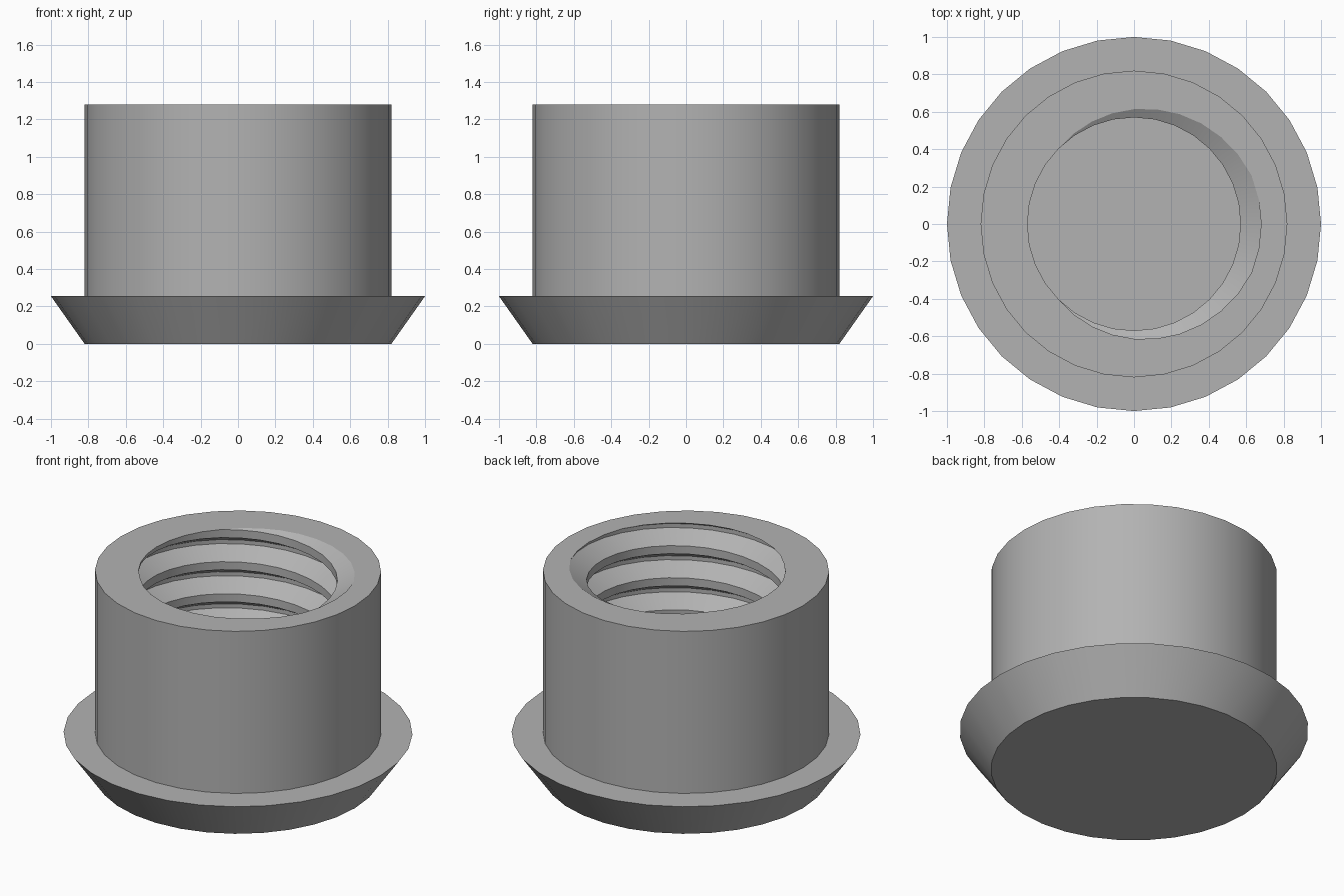
import bpy, bmesh
from math import sin, cos, tau

if "Cube" in bpy.data.objects:
    bpy.data.objects.remove(bpy.data.objects["Cube"], do_unlink=True)

SIDES = 32
TOP, FLOOR = 1.28, 0.26
CREST, ROOT, PITCH = 0.57, 0.68, 0.203

grey = bpy.data.materials.new("plain grey")
grey.use_nodes = True
colour = (0.45, 0.45, 0.45, 1)
grey.diffuse_color = colour
grey.node_tree.nodes["Principled BSDF"].inputs["Base Color"].default_value = colour

bm = bmesh.new()


def ring_point(radius, step, z):
    angle = tau * step / SIDES
    return bm.verts.new((radius * cos(angle), radius * sin(angle), z))


def skin(rows):
    for a, b in zip(rows, rows[1:]):
        for i in range(len(a) - 1):
            bm.faces.new((a[i], a[i + 1], b[i + 1], b[i]))


def open_edges(z):
    return [e for e in bm.edges if e.is_boundary
            and all(abs(v.co.z - z) < 1e-4 for v in e.verts)]


# Threaded bore: a V profile with flat root and crest, swept along a helix
thread = [(-0.375, CREST), (-0.0625, ROOT), (0.0625, ROOT),
          (0.375, CREST), (0.625, CREST)]
turns = int((TOP - FLOOR) / PITCH) + 3
skin([[ring_point(r, k, TOP + PITCH * (k / SIDES + offset)) for offset, r in thread]
      for k in range(-turns * SIDES, 2 * SIDES + 1)])
bmesh.ops.remove_doubles(bm, verts=bm.verts[:], dist=1e-4)

# Trim the bore at the rim and floor
for z, up in ((TOP, 1), (FLOOR, -1)):
    bmesh.ops.bisect_plane(bm, geom=bm.verts[:] + bm.edges[:] + bm.faces[:],
                           dist=1e-5, plane_co=(0, 0, z), plane_no=(0, 0, up),
                           clear_outer=True)
bmesh.ops.triangle_fill(bm, edges=open_edges(FLOOR), use_beauty=True)

# Outer sleeve, flange and tapered base
outline = [(0.82, 0), (1, 0.255), (0.82, 0.255), (0.82, TOP)]
rings = [[ring_point(r, k, z) for k in range(SIDES)] for r, z in outline]
skin([ring + ring[:1] for ring in rings])
bm.faces.new(rings[0])

# Flat rim between sleeve and bore
bmesh.ops.triangle_fill(bm, edges=open_edges(TOP), use_beauty=True)
bmesh.ops.recalc_face_normals(bm, faces=bm.faces[:])

mesh = bpy.data.meshes.new("threaded_cap")
bm.to_mesh(mesh)
bm.free()
mesh.materials.append(grey)
cap = bpy.data.objects.new("threaded_cap", mesh)
bpy.context.collection.objects.link(cap)
bpy.context.view_layer.objects.active = cap
cap.select_set(True)
bpy.ops.object.shade_smooth_by_angle(angle=0.52)
